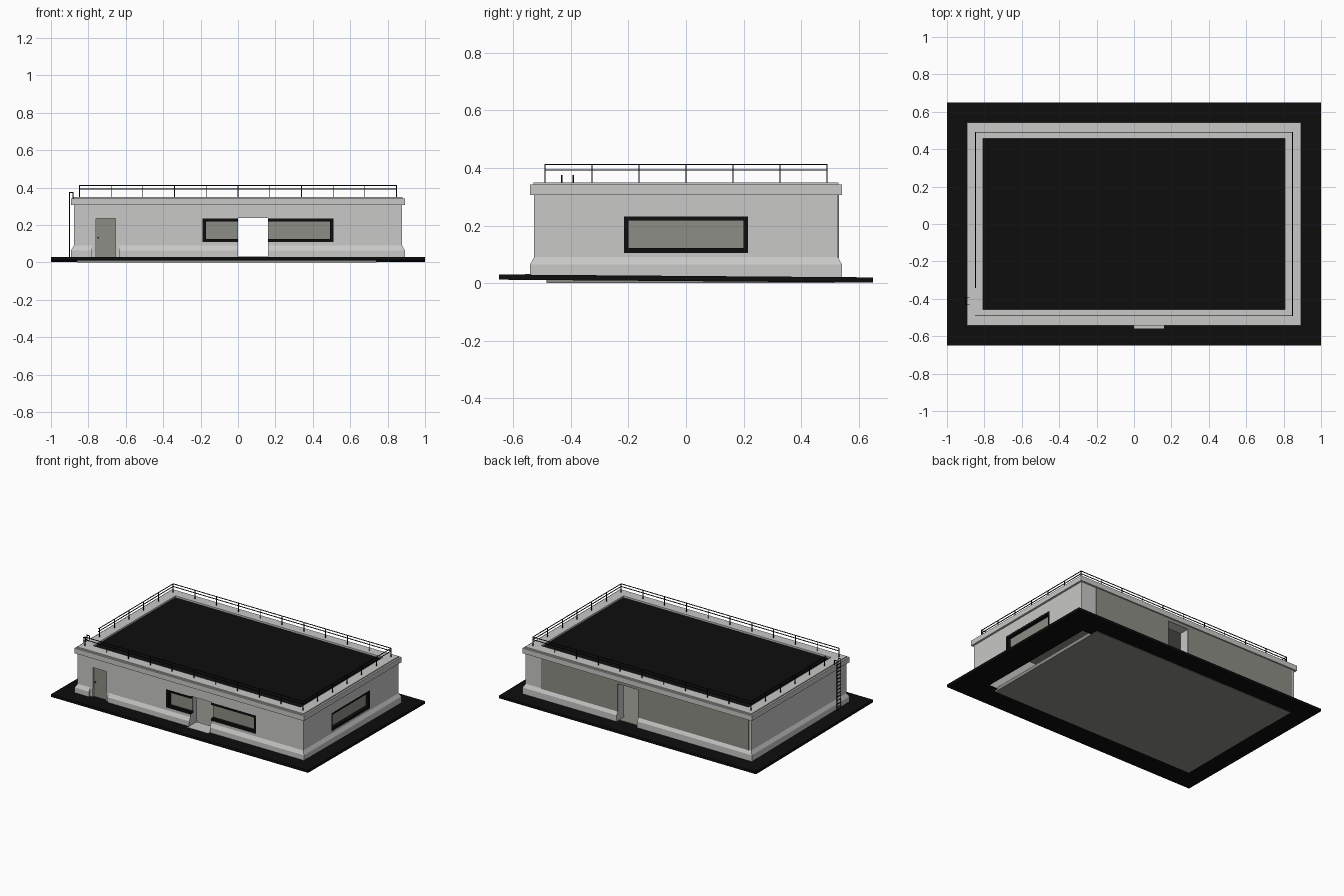
import bpy, bmesh

if "Cube" in bpy.data.objects:
    bpy.data.objects.remove(bpy.data.objects["Cube"])

def material(name, r, g, b):
    m = bpy.data.materials.new(name)
    m.diffuse_color = (r, g, b, 1)
    m.use_nodes = True
    m.node_tree.nodes["Principled BSDF"].inputs["Base Color"].default_value = m.diffuse_color
    return m

GREY = material("light_grey_render", 0.58, 0.58, 0.57)
OLIVE = material("olive_grey", 0.27, 0.27, 0.24)
BLACK = material("near_black", 0.004, 0.004, 0.004)

def finish(name, bm, mat):
    bmesh.ops.recalc_face_normals(bm, faces=bm.faces)
    me = bpy.data.meshes.new(name)
    bm.to_mesh(me)
    bm.free()
    me.materials.append(mat)
    ob = bpy.data.objects.new(name, me)
    bpy.context.collection.objects.link(ob)
    return ob

def add_box(bm, x0, x1, y0, y1, z0, z1):
    vs = bmesh.ops.create_cube(bm, size=1)["verts"]
    for v in vs:
        v.co = ((x0 + x1) / 2 + v.co.x * (x1 - x0),
                (y0 + y1) / 2 + v.co.y * (y1 - y0),
                (z0 + z1) / 2 + v.co.z * (z1 - z0))

def boxes(name, mat, *dims):
    bm = bmesh.new()
    for d in dims:
        add_box(bm, *d)
    return finish(name, bm, mat)

def rect_sweep(name, mat, hx, hy, profile, slope=0.0):
    """Sweep a closed (outward offset, z) profile around a rectangle."""
    bm = bmesh.new()
    rings = []
    for sx, sy in ((-1, -1), (1, -1), (1, 1), (-1, 1)):
        rings.append([bm.verts.new((sx * (hx + o), sy * (hy + o), z + slope * sy * (hy + o)))
                      for o, z in profile])
    n = len(profile)
    for i in range(4):
        a, b = rings[i], rings[(i + 1) % 4]
        for j in range(n):
            k = (j + 1) % n
            bm.faces.new((a[j], b[j], b[k], a[k]))
    return finish(name, bm, mat)

HX, HY = 0.878, 0.528

# Paved surround, tilted slightly towards the back
rect_sweep("paving", BLACK, 1.0, 0.65,
           [(0, 0.007), (0, 0.025), (-0.19, 0.025), (-0.19, 0.007)], -0.0077)

# Walls with plinth, cornice and parapet in one section
walls = rect_sweep("walls", GREY, HX, HY, [
    (0.014, 0.012), (0.014, 0.065), (0, 0.09), (0, 0.306), (0.014, 0.306),
    (0.014, 0.342), (0.002, 0.342), (0.002, 0.35), (-0.07, 0.35), (-0.07, 0.012)])

# Openings: through doorway, side door pocket, plinth gap, window pockets
cuts = [
    (0, 0.16, -0.7, -0.4, -0.1, 0.238),
    (0, 0.16, 0.4, 0.7, -0.1, 0.283),
    (-0.78, -0.637, -0.7, -HY - 0.0005, -0.1, 0.1),
    (-0.76, -0.655, -0.7, -HY + 0.02, -0.1, 0.236),
    (-0.19, 0.51, -0.7, -HY + 0.035, 0.108, 0.236),
    (HX - 0.035, 1.1, -0.215, 0.215, 0.104, 0.232),
]
for i, c in enumerate(cuts):
    cutter = boxes("opening_cutter", GREY, c)
    cutter.hide_render = True
    cutter.hide_viewport = True
    mod = walls.modifiers.new("opening", "BOOLEAN")
    mod.operation = "DIFFERENCE"
    mod.solver = "EXACT"
    mod.object = cutter

# Floor, ceiling and roof
boxes("floor", OLIVE, (-0.86, 0.74, -0.485, 0.515, 0, 0.024))
boxes("ceiling", OLIVE, (-0.82, 0.82, -0.47, 0.47, 0.306, 0.322))
boxes("roof", BLACK, (-0.815, 0.815, -0.465, 0.465, 0.323, 0.338))
boxes("threshold", GREY, (0, 0.16, -0.56, -0.46, 0.012, 0.031))

# Back cladding around the rear doorway
y0, y1 = HY - 0.004, HY + 0.004
boxes("back_cladding", OLIVE,
      (-0.86, 0, y0, y1, 0.088, 0.306),
      (0.16, 0.755, y0, y1, 0.088, 0.306),
      (0, 0.16, y0, y1, 0.283, 0.306))

# Side door with knob
boxes("front_door", OLIVE, (-0.76, -0.655, -HY + 0.012, -HY + 0.022, 0.02, 0.236))
boxes("door_knob", BLACK, (-0.75, -0.743, -HY + 0.004, -HY + 0.013, 0.128, 0.135))

# Front windows on either side of the doorway
f0, f1 = -HY + 0.001, -HY + 0.034
boxes("front_window_frames", BLACK,
      (-0.19, -0.17, f0, f1, 0.108, 0.236),
      (0.493, 0.51, f0, f1, 0.108, 0.236),
      (-0.19, 0, f0, f1, 0.108, 0.125), (-0.19, 0, f0, f1, 0.219, 0.236),
      (0.16, 0.51, f0, f1, 0.108, 0.125), (0.16, 0.51, f0, f1, 0.219, 0.236))
boxes("front_window_glass", OLIVE,
      (-0.18, 0, f1 - 0.01, f1, 0.115, 0.23), (0.16, 0.5, f1 - 0.01, f1, 0.115, 0.23))

# Right side window
s0, s1 = HX - 0.034, HX - 0.001
boxes("side_window_frame", BLACK,
      (s0, s1, -0.215, -0.2, 0.104, 0.232), (s0, s1, 0.2, 0.215, 0.104, 0.232),
      (s0, s1, -0.2, 0.2, 0.104, 0.122), (s0, s1, -0.2, 0.2, 0.217, 0.232))
boxes("side_window_glass", OLIVE, (s0, s0 + 0.01, -0.205, 0.205, 0.11, 0.225))

# Roof railing: posts and two rails, with a gap at the ladder
R, X, Y, GAP = 0.002, 0.848, 0.49, -0.342
bm = bmesh.new()
spots = set()
for i in range(11):
    x = -X + 2 * X * i / 10
    spots |= {(round(x, 3), -Y), (round(x, 3), Y)}
for i in range(1, 6):
    y = round(-Y + 2 * Y * i / 6, 3)
    spots |= {(X, y), (-X, y)}
for x, y in sorted(spots):
    add_box(bm, x - R, x + R, y - R, y + R, 0.345, 0.414)
for z in (0.393, 0.412):
    for y in (-Y, Y):
        add_box(bm, -X, X, y - R, y + R, z - R, z + R)
    add_box(bm, X - R, X + R, -Y, Y, z - R, z + R)
    add_box(bm, -X - R, -X + R, GAP, Y, z - R, z + R)
finish("roof_railing", bm, BLACK)

# Ladder on the left side
bm = bmesh.new()
for y in (-0.432, -0.392):
    add_box(bm, -0.903, -0.899, y - R, y + R, 0.02, 0.376)
    add_box(bm, -0.903, -0.88, y - R, y + R, 0.372, 0.376)
    add_box(bm, -0.884, -0.88, y - R, y + R, 0.34, 0.376)
for i in range(13):
    z = 0.045 + i * 0.025
    add_box(bm, -0.903, -0.899, -0.432, -0.392, z - R, z + R)
finish("ladder", bm, BLACK)
